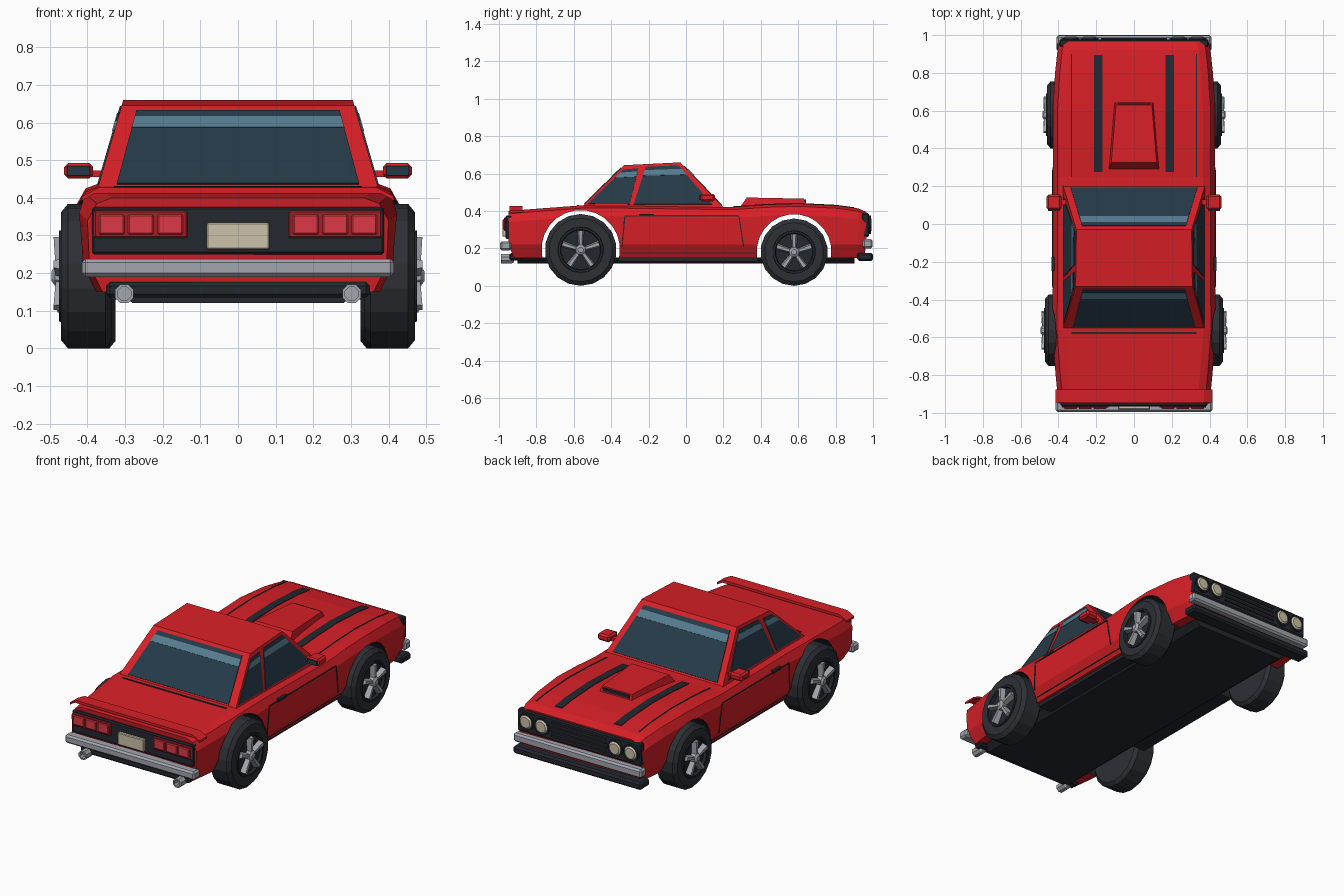
import bpy, bmesh, math
from mathutils import Vector as V

if "Cube" in bpy.data.objects:
    bpy.data.objects.remove(bpy.data.objects["Cube"])


def material(name, r, g, b):
    m = bpy.data.materials.new(name)
    m.diffuse_color = (r, g, b, 1)
    m.use_nodes = True
    m.node_tree.nodes["Principled BSDF"].inputs["Base Color"].default_value = m.diffuse_color
    return m


RED = material("red_paint", .68, .014, .02)
DARK = material("dark_trim", .017, .021, .028)
TYRE = material("tyre_rubber", .026, .029, .036)
GLASS = material("glass", .018, .042, .065)
BAND = material("glass_band", .09, .2, .27)
CHROME = material("chrome", .36, .38, .42)
LAMP = material("tail_lamp", .72, .04, .06)
LAMPFRAME = material("lamp_frame", .4, .012, .02)
CREAM = material("cream", .6, .54, .4)


def mesh(name, verts, faces, mat):
    bm = bmesh.new()
    vs = [bm.verts.new(v) for v in verts]
    for f in faces:
        bm.faces.new([vs[i] for i in f])
    bmesh.ops.recalc_face_normals(bm, faces=bm.faces)
    me = bpy.data.meshes.new(name)
    bm.to_mesh(me)
    bm.free()
    me.materials.append(mat)
    ob = bpy.data.objects.new(name, me)
    bpy.context.collection.objects.link(ob)
    return ob


def loft(name, rings, mat):
    n = len(rings[0])
    faces = [(k * n + i, k * n + (i + 1) % n, (k + 1) * n + (i + 1) % n, (k + 1) * n + i)
             for k in range(len(rings) - 1) for i in range(n)]
    faces += [tuple(range(n)), tuple(range((len(rings) - 1) * n, len(rings) * n))]
    return mesh(name, [p for r in rings for p in r], faces, mat)


def prism(name, pts, vec, mat):
    pts = [V(p) for p in pts]
    return loft(name, [pts, [p + V(vec) for p in pts]], mat)


def slab(name, pts, half, mat):
    pts = [V(p) for p in pts]
    n = (pts[1] - pts[0]).cross(pts[2] - pts[1]).normalized() * half
    return prism(name, [p - n for p in pts], n * 2, mat)


def box(name, x0, x1, y0, y1, z0, z1, mat, bevel=0):
    ob = prism(name, [(x0, y0, z0), (x1, y0, z0), (x1, y1, z0), (x0, y1, z0)], (0, 0, z1 - z0), mat)
    if bevel:
        b = ob.modifiers.new("bevel", 'BEVEL')
        b.width, b.segments = bevel, 1
    return ob


def lathe(name, prof, centre, axis, n, mat):
    """prof: (radius, distance along axis); axis 0 = x, 1 = y"""
    rings = []
    for r, d in prof:
        ring = []
        for i in range(n):
            a = 2 * math.pi * (i + .5) / n
            c, s = r * math.cos(a), r * math.sin(a)
            ring.append(V(centre) + (V((d, c, s)) if axis == 0 else V((c, d, s))))
        rings.append(ring)
    return loft(name, rings, mat)


# body shell: y, half width, top height, forward shift of the lower edge
STATIONS = [(-.95, .4, .40, .03), (-.8, .415, .412, 0), (-.56, .433, .43, 0), (-.33, .43, .43, 0),
            (.25, .43, .422, 0), (.42, .43, .434, 0), (.6, .43, .44, 0), (.8, .418, .43, 0),
            (.92, .405, .414, 0), (.965, .395, .395, -.015)]


def top(y):
    for a, b in zip(STATIONS, STATIONS[1:]):
        if y <= b[0]:
            return a[2] + (b[2] - a[2]) * (y - a[0]) / (b[0] - a[0])


rings = []
for y, w, t, d in STATIONS:
    half = [(w - .065, y, t), (w - .025, y, t - .015), (w, y, t - .06),
            (w - .005, y, .22), (w - .04, y + d, .15)]
    rings.append(half + [(-x, yy, z) for x, yy, z in reversed(half)])
body = loft("body", rings, RED)

# wheel arches cut through the body
AXLES = [("rear", -.563, .192, .21, .47), ("front", .578, .18, .2, .46)]
for name, y, r, arch, outer in AXLES:
    cut = lathe(name + "_arch_cutter", [(arch, -.6), (arch, .6)], (0, y, r + .003), 0, 24, DARK)
    m = body.modifiers.new("arch", 'BOOLEAN')
    m.operation, m.object, m.solver = 'DIFFERENCE', cut, 'EXACT'
    m.material_mode = 'TRANSFER'
    bpy.context.view_layer.objects.active = body
    bpy.ops.object.modifier_apply(modifier=m.name)
    bpy.data.objects.remove(cut)

prism("floor", [(-.32, -.9, .152), (.32, -.9, .152), (.28, -.9, .12), (-.28, -.9, .12)], (0, 1.8, 0), DARK)
box("underside_sill", -.375, .375, -.36, .385, .13, .152, DARK)

# wheels
for name, y, r, arch, o in AXLES:
    for s in (-1, 1):
        side = name + ("_left" if s < 0 else "_right")
        lathe(side + "_tyre", [(r * .6, s * (o - .135)), (r - .02, s * (o - .135)), (r, s * (o - .118)),
              (r, s * (o - .018)), (r - .022, s * o), (r * .64, s * o), (r * .6, s * (o - .02))],
              (0, y, r), 0, 18, TYRE)
        lathe(side + "_rim", [(r * .64, s * (o - .01)), (r * .63, s * (o + .006)), (r * .57, s * (o + .006)),
              (r * .55, s * (o - .012))], (0, y, r), 0, 18, DARK)
        lathe(side + "_hub", [(.03, s * (o - .01)), (.028, s * (o + .016)), (.015, s * (o + .025))],
              (0, y, r), 0, 8, CHROME)
        for k in range(5):
            a = math.pi / 2 + k * math.tau / 5
            u, v = V((0, math.cos(a), math.sin(a))), V((0, -math.sin(a), math.cos(a)))
            c, x = V((0, y, r)), V((s, 0, 0))
            loft(side + "_spoke", [[c + u * d + v * -w + x * (o - .015), c + u * d + v * w + x * (o - .015),
                                    c + u * d + v * w * .5 + x * h, c + u * d - v * w * .5 + x * h]
                                   for d, w, h in [(.01, .012, o + .014), (r * .54, .019, o + .02)]], CHROME)

# cabin
ROOF_F, ROOF_R = (.305, -.03, .66), (.309, -.33, .645)
BASE_F, BASE_R = (.376, .205, .415), (.376, -.565, .415)
ring = lambda p: [p, (-p[0], p[1], p[2])]
loft("cabin", [ring(BASE_R) + ring(BASE_F)[::-1], ring(ROOF_R) + ring(ROOF_F)[::-1]], RED)


def window(name, bl, br, tr, tl):
    slab(name, [bl, br, tr, tl], .004, GLASS)
    bl, br, tr, tl = map(V, (bl, br, tr, tl))
    slab(name + "_band", [bl.lerp(tl, .76), br.lerp(tr, .76), br.lerp(tr, .91), bl.lerp(tl, .91)], .006, BAND)


def screen(name, base, roof, wb, wt, zb, zt):
    on = lambda x, z: (x, base[1] + (roof[1] - base[1]) * (z - base[2]) / (roof[2] - base[2]), z)
    window(name, on(-wb, zb), on(wb, zb), on(wt, zt), on(-wt, zt))


screen("rear_window", BASE_R, ROOF_R, .322, .27, .436, .63)
screen("windscreen", BASE_F, ROOF_F, .335, .275, .43, .64)
for s in (-1, 1):
    on = lambda y, z: (s * (.376 - .071 * (z - .415) / .245), y, z)
    window("door_window", on(-.28, .435), on(.14, .435), on(-.04, .643), on(-.215, .635))
    window("quarter_window", on(-.525, .438), on(-.3, .436), on(-.255, .628), on(-.335, .62))

    # door mirrors
    box("mirror", *sorted((s * .385, s * .462)), .075, .155, .452, .492, RED, .01)
    box("mirror_glass", *sorted((s * .393, s * .454)), .07, .08, .459, .485, GLASS)
    box("mirror_arm", *sorted((s * .35, s * .4)), .1, .13, .455, .472, RED)

    # door seams and handle
    px = lambda z: s * (.431 if z > .35 else .426 if z > .2 else .403)
    for a, b, dy, dz in [((-.33, .37), (.28, .37), 0, .006), ((.28, .37), (.305, .21), .006, 0),
                         ((-.33, .37), (-.345, .21), .006, 0), ((-.345, .172), (.37, .172), 0, .005)]:
        slab("door_seam", [(px(a[1]), *a), (px(b[1]), *b), (px(b[1]), b[0] + dy, b[1] + dz),
                           (px(a[1]), a[0] + dy, a[1] + dz)], .002, DARK)
    box("door_handle", *sorted((s * .42, s * .437)), -.25, -.175, .37, .384, DARK)

    # bonnet stripes and seams follow the bonnet profile
    for name, x, w, y0, y1 in [("stripe", .19, .046, .275, .895), ("bonnet_seam", .33, .006, .25, .9)]:
        ys = [y0, .42, .6, .8, y1]
        prism(name, [(s * x - w / 2, y, top(y) + .003) for y in ys]
              + [(s * x - w / 2, y, top(y) - .01) for y in reversed(ys)], (w, 0, 0), DARK)

    # tail lamps, three cells each side
    box("tail_lamp_frame", *sorted((s * .134, s * .382)), -.972, -.94, .293, .366, LAMPFRAME, .004)
    for k in range(3):
        x = s * (.18 + k * .078)
        box("tail_lamp_cell", x - .034, x + .034, -.98, -.95, .302, .356, LAMP, .004)
    # exhausts
    lathe("exhaust", [(.02, -.92), (.027, -.93), (.027, -.99), (.019, -.99), (.019, -.96)],
          (s * .302, 0, .145), 1, 8, CHROME)
    # twin headlamps
    for x in (.235, .335):
        lathe("headlamp_rim", [(.049, .96), (.049, .988), (.04, .988), (.038, .975)], (s * x, 0, .327), 1, 14, DARK)
        lathe("headlamp", [(.041, .96), (.041, .985), (.03, .993)], (s * x, 0, .327), 1, 14, CREAM)

# bonnet scoop with a dark mouth
loft("bonnet_scoop", [[(-.135, .285, .415), (.135, .285, .415), (.105, .645, .43), (-.105, .645, .43)],
                      [(-.12, .325, .472), (.12, .325, .472), (.095, .63, .466), (-.095, .63, .466)]], RED)
box("scoop_mouth", -.085, .085, .6, .642, .443, .461, DARK)

# rear end
box("tail_panel", -.388, .388, -.965, -.93, .25, .376, DARK, .006)
box("number_plate", -.084, .084, -.982, -.95, .263, .334, CREAM, .004)
box("rear_bumper", -.415, .415, -.995, -.935, .19, .238, CHROME, .01)
box("rear_valance", -.35, .35, -.945, -.88, .135, .176, DARK, .01)
prism("spoiler", [(-.415, -.945, .392), (-.38, -.945, .412), (.38, -.945, .412), (.415, -.945, .392),
                  (.415, -.945, .404), (.37, -.945, .427), (-.37, -.945, .427), (-.415, -.945, .404)],
      (0, .07, 0), RED)
box("boot_seam", -.33, .33, -.583, -.573, .42, .432, DARK)

# front end
box("grille_panel", -.395, .395, .94, .978, .262, .388, DARK, .006)
for k in range(4):
    z = .285 + k * .025
    box("grille_bar", -.175, .175, .97, .985, z, z + .009, TYRE)
box("front_bumper", -.41, .41, .945, .998, .2, .25, CHROME, .01)
box("front_lower_bumper", -.41, .41, .915, 1.0, .133, .176, DARK, .01)
